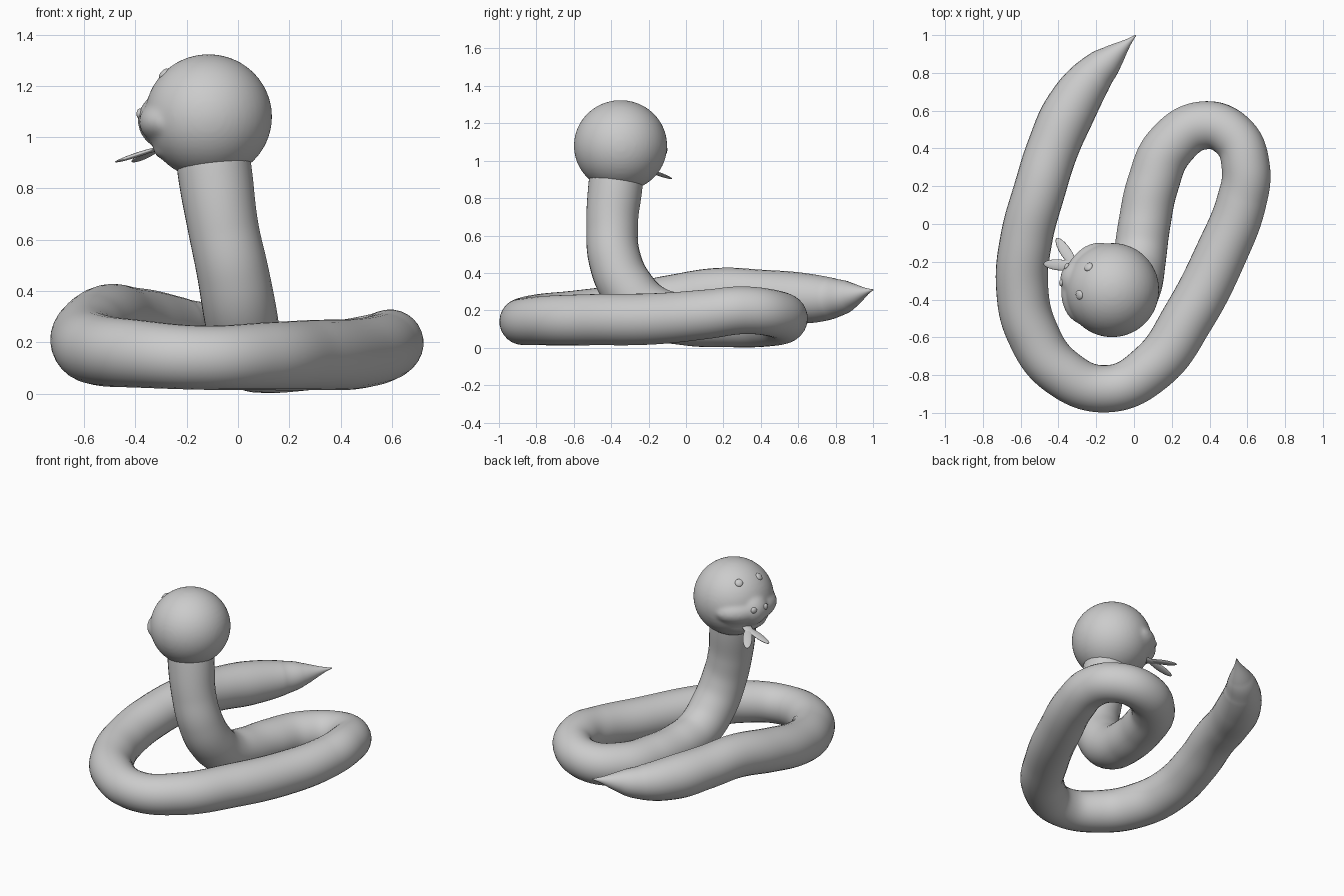
import bpy, math
from mathutils import Vector, Matrix

if "Cube" in bpy.data.objects:
    bpy.data.objects.remove(bpy.data.objects["Cube"])

ANG = math.radians(162)                      # heading of the face in plan
HEAD = Vector((-0.115, -0.35, 1.08))
FACE = Matrix.Translation(HEAD) @ Matrix.Rotation(ANG, 4, 'Z')


def ball(name, loc, size, rot=None, base=FACE, seg=48):
    """Ellipsoid placed in face space (x forward, y sideways, z up)."""
    bpy.ops.mesh.primitive_uv_sphere_add(segments=seg, ring_count=seg // 2, radius=1)
    o = bpy.context.object
    o.name = name
    m = Matrix.Translation(loc)
    if rot is not None:
        m = m @ rot
    o.data.transform(base @ m @ Matrix.Diagonal((*size, 1)))
    bpy.ops.object.shade_smooth()
    return o


def tube(name, pts):
    """Smooth tube through (x, y, z, radius) points."""
    c = bpy.data.curves.new(name, 'CURVE')
    c.dimensions = '3D'
    c.bevel_depth = 1
    c.bevel_resolution = 12
    c.resolution_u = 14
    c.use_fill_caps = True
    s = c.splines.new('BEZIER')
    s.radius_interpolation = 'CARDINAL'
    s.bezier_points.add(len(pts) - 1)
    for b, (x, y, z, r) in zip(s.bezier_points, pts):
        b.co = (x, y, z)
        b.radius = r
        b.handle_left_type = b.handle_right_type = 'AUTO'
    o = bpy.data.objects.new(name, c)
    bpy.context.collection.objects.link(o)
    bpy.ops.object.select_all(action='DESELECT')
    o.select_set(True)
    bpy.context.view_layer.objects.active = o
    bpy.ops.object.convert(target='MESH')
    bpy.ops.object.shade_smooth()
    return bpy.context.object


# Body: tail tip, round the coil, up the neck
tube("body", [
    (0.01, 1.00, 0.31, 0.003), (-0.12, 0.88, 0.28, 0.07), (-0.22, 0.78, 0.265, 0.11),
    (-0.335, 0.61, 0.265, 0.137), (-0.43, 0.40, 0.28, 0.137), (-0.50, 0.18, 0.29, 0.137),
    (-0.57, -0.08, 0.25, 0.138), (-0.592, -0.34, 0.20, 0.138), (-0.54, -0.57, 0.17, 0.138),
    (-0.39, -0.78, 0.155, 0.132), (-0.14, -0.872, 0.14, 0.125), (0.10, -0.755, 0.145, 0.132),
    (0.29, -0.49, 0.15, 0.137), (0.46, -0.16, 0.155, 0.137), (0.57, 0.12, 0.18, 0.132),
    (0.592, 0.30, 0.20, 0.128), (0.53, 0.46, 0.185, 0.125), (0.37, 0.522, 0.155, 0.128),
    (0.19, 0.41, 0.14, 0.135), (0.10, 0.21, 0.14, 0.137), (0.055, 0.0, 0.15, 0.138),
    (0.03, -0.18, 0.195, 0.14), (0.008, -0.31, 0.315, 0.143), (-0.02, -0.38, 0.47, 0.14),
    (-0.058, -0.395, 0.65, 0.138), (-0.09, -0.378, 0.86, 0.145), (-0.11, -0.36, 1.02, 0.14)])

# Head: skull, muzzle and lower jaw fused together, crease left for the mouth
head = ball("head", (0, 0, 0), (0.248, 0.25, 0.244))
parts = [ball("muzzle", (0.105, 0, -0.02), (0.165, 0.225, 0.11)),
         ball("nose", (0.15, 0, -0.015), (0.135, 0.12, 0.12)),
         ball("lower_jaw", (0.08, 0, -0.13), (0.135, 0.17, 0.055))]
bpy.ops.object.select_all(action='DESELECT')
for o in parts + [head]:
    o.select_set(True)
bpy.context.view_layer.objects.active = head
bpy.ops.object.join()
rm = head.modifiers.new("fuse", 'REMESH')
rm.mode = 'VOXEL'
rm.voxel_size = 0.01
rm.use_smooth_shade = True
sm = head.modifiers.new("soften", 'SMOOTH')
sm.factor = 0.5
sm.iterations = 12

# Eyes and nostrils, mirrored across the face
for side, s in (("left", 1), ("right", -1)):
    for nm, p, r in (("eye", Vector((0.158, 0.078 * s, 0.168)), 0.025),
                     ("nostril", Vector((0.268, 0.045 * s, 0.012)), 0.02)):
        q = p.to_track_quat('Z', 'Y').to_matrix().to_4x4()
        ball(f"{nm}_{side}", p, (r, r, 0.012), q, seg=20)

# Forked tongue
I = Matrix.Identity(4)
def leaf(name, a, b, w):
    a, b = Vector(a), Vector(b)
    d = b - a
    ball(name, (a + b) / 2, (d.length / 2, w, 0.009),
         d.to_track_quat('X', 'Z').to_matrix().to_4x4(), I, 24)

leaf("tongue_root", (-0.23, -0.27, 0.98), (-0.37, -0.19, 0.938), 0.03)
leaf("tongue_fork_left", (-0.30, -0.225, 0.962), (-0.48, -0.21, 0.903), 0.029)
leaf("tongue_fork_right", (-0.31, -0.225, 0.958), (-0.41, -0.075, 0.903), 0.029)
